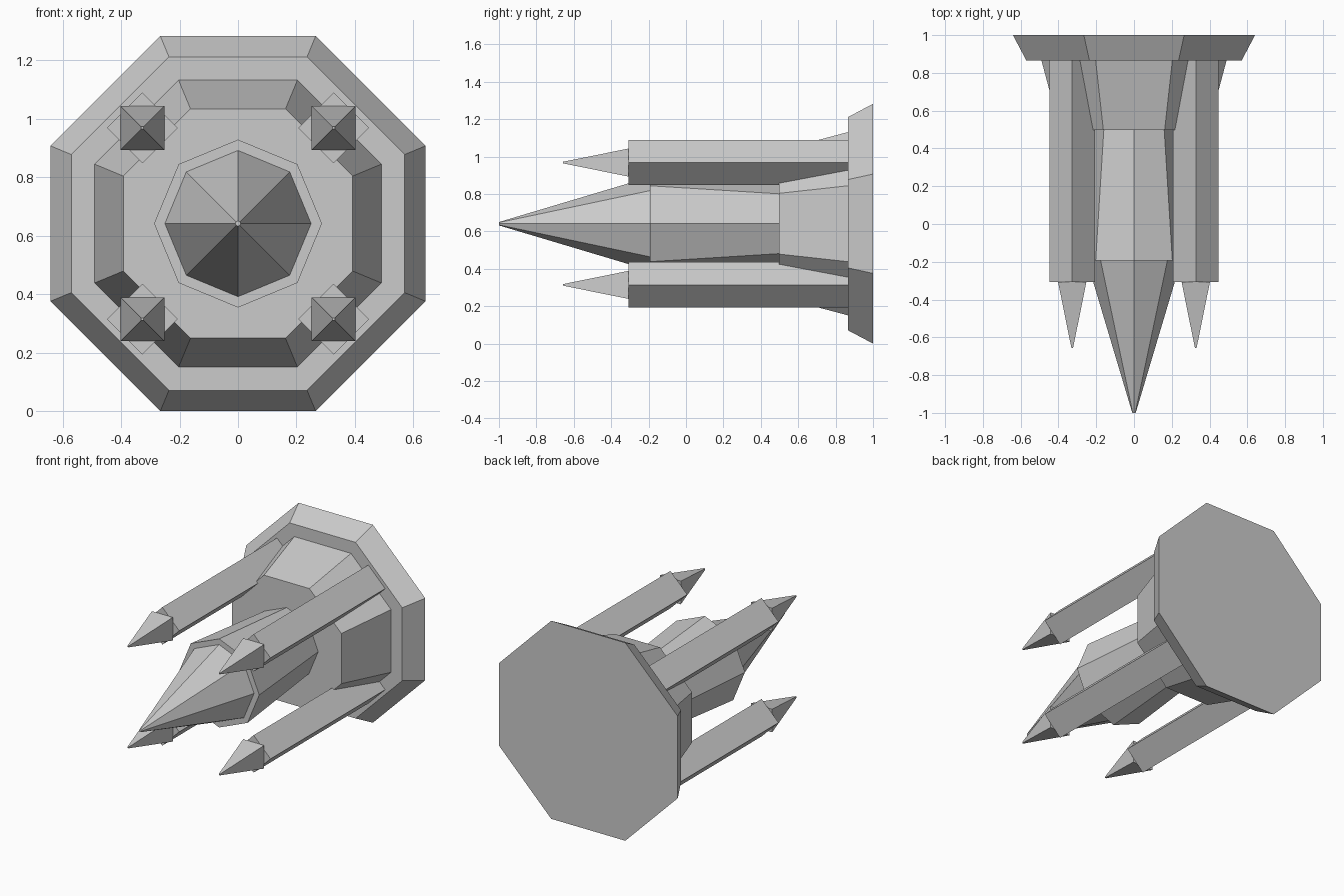
import bpy, bmesh
from math import radians, cos
from mathutils import Matrix, Vector

cube = bpy.data.objects.get("Cube")
if cube:
    bpy.data.objects.remove(cube, do_unlink=True)

grey = bpy.data.materials.new("plain_grey")
grey.use_nodes = True
COLOR = (0.6, 0.6, 0.6, 1)
grey.diffuse_color = COLOR
grey.node_tree.nodes["Principled BSDF"].inputs["Base Color"].default_value = COLOR

AXIS_Z = 0.641             # height of the central axis
FLAT = cos(radians(22.5))  # octagon apothem / corner radius


def frustum(name, sides, back, front, turn=0, x=0, z=AXIS_Z):
    """Tapered prism along y; back and front are (y, corner radius)."""
    (y_back, r_back), (y_front, r_front) = back, front
    bm = bmesh.new()
    bmesh.ops.create_cone(bm, cap_ends=True, segments=sides,
                          radius1=r_back, radius2=r_front,
                          depth=y_back - y_front)
    centre = Vector((x, (y_back + y_front) / 2, z))
    bm.transform(Matrix.Translation(centre)
                 @ Matrix.Rotation(radians(90), 4, 'X')
                 @ Matrix.Rotation(radians(turn), 4, 'Z'))
    mesh = bpy.data.meshes.new(name)
    bm.to_mesh(mesh)
    bm.free()
    mesh.materials.append(grey)
    obj = bpy.data.objects.new(name, mesh)
    bpy.context.collection.objects.link(obj)
    return obj


# Stepped octagonal base, flat side up
frustum("base_plate", 8, (1, 0.641 / FLAT), (0.866, 0.57 / FLAT), turn=22.5)
frustum("base_step", 8, (0.866, 0.49 / FLAT), (0.498, 0.392 / FLAT), turn=22.5)

# Central shaft and spike, corner up
frustum("centre_shaft", 8, (0.498, 0.226), (-0.193, 0.287))
frustum("centre_spike", 8, (-0.193, 0.25), (-1, 0.009))

# Four outer rods with pointed tips
for side, sx in (("left", 1), ("right", -1)):
    for level, sz in (("upper", 1), ("lower", -1)):
        x, z = sx * 0.327, AXIS_Z + sz * 0.327
        frustum(f"{level}_{side}_rod", 4, (0.866, 0.121), (-0.307, 0.121), x=x, z=z)
        frustum(f"{level}_{side}_tip", 4, (-0.307, 0.106), (-0.657, 0.006),
                turn=45, x=x, z=z)
